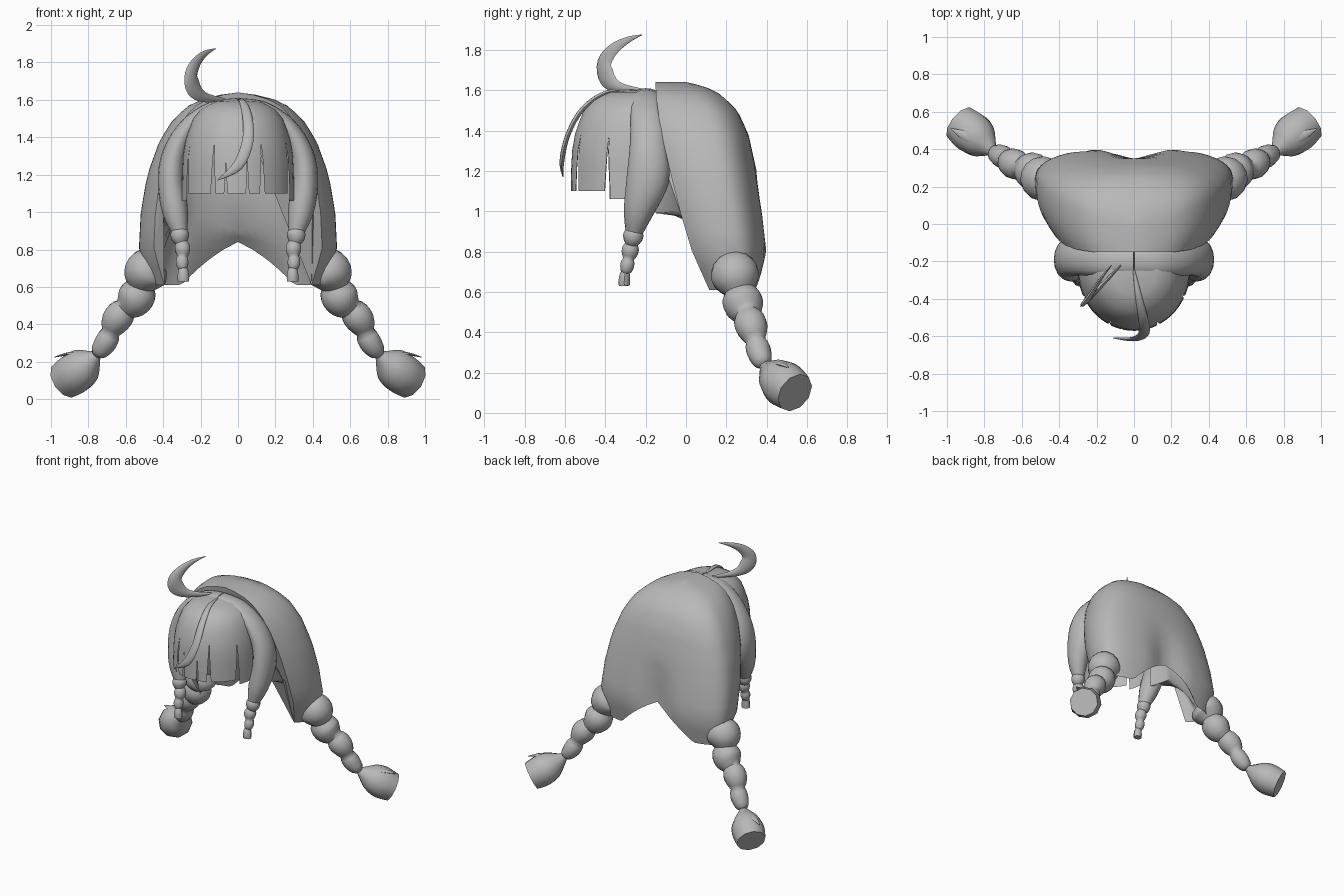
import bpy, bmesh, math
from mathutils import Vector

if "Cube" in bpy.data.objects:
    bpy.data.objects.remove(bpy.data.objects["Cube"])

grey = bpy.data.materials.new("hair grey")
grey.diffuse_color = (0.48, 0.48, 0.48, 1)
grey.use_nodes = True
grey.node_tree.nodes["Principled BSDF"].inputs["Base Color"].default_value = grey.diffuse_color


def finish(name, bm, angle=45, recalc=True):
    if recalc:
        bmesh.ops.recalc_face_normals(bm, faces=bm.faces[:])
    me = bpy.data.meshes.new(name)
    bm.to_mesh(me)
    bm.free()
    me.materials.append(grey)
    me.shade_smooth()
    me.set_sharp_from_angle(angle=math.radians(angle))
    ob = bpy.data.objects.new(name, me)
    bpy.context.collection.objects.link(ob)
    return ob


def spline(rows, steps):
    """Catmull-Rom through rows of equal-length tuples."""
    out, n = [], len(rows)
    for i in range(n - 1):
        p = [rows[max(0, i - 1)], rows[i], rows[i + 1], rows[min(n - 1, i + 2)]]
        for k in range(steps):
            t = k / steps
            out.append([0.5 * (2 * b + (c - a) * t + (2 * a - 5 * b + 4 * c - d) * t * t
                               + (3 * b - a - 3 * c + d) * t ** 3) for a, b, c, d in zip(*p)])
    return out + [list(rows[-1])]


def table(rows, z):
    """Linear lookup in rows sorted by falling z."""
    for a, b in zip(rows, rows[1:]):
        if z >= b[0]:
            f = min(1, max(0, (a[0] - z) / (a[0] - b[0])))
            return [p + (q - p) * f for p, q in zip(a[1:], b[1:])]
    return list(rows[-1][1:])


def tube(name, rows, ref, side=1, steps=4, sides=12, angle=45):
    """Sweep an ellipse; rows are x, y, z, radius along ref, other radius."""
    rows = spline(rows, steps) if steps else rows
    pts = [Vector((r[0] * side, r[1], r[2])) for r in rows]
    ref = Vector((ref[0] * side, ref[1], ref[2]))
    bm = bmesh.new()
    rings = []
    for i, (p, r) in enumerate(zip(pts, rows)):
        t = (pts[min(i + 1, len(pts) - 1)] - pts[max(i - 1, 0)]).normalized()
        n1 = (ref - t * ref.dot(t)).normalized()
        n2 = t.cross(n1)
        ring = []
        for k in range(sides):
            a = 2 * math.pi * k / sides
            ring.append(bm.verts.new(p + n1 * max(r[3], .001) * math.cos(a)
                                     + n2 * max(r[4], .001) * math.sin(a)))
        rings.append(ring)
    for a, b in zip(rings, rings[1:]):
        for k in range(sides):
            j = (k + 1) % sides
            bm.faces.new((a[k], a[j], b[j], b[k]))
    bm.faces.new(rings[0])
    bm.faces.new(rings[-1])
    return finish(name, bm, angle)


def braid(name, start, end, r0, r1, beads, wobble, side):
    """Row of bulging beads that shrink and swing from side to side."""
    a, b = Vector(start), Vector(end)
    across = (b - a).cross(Vector((0, 1, 0))).normalized()
    rows, n = [], beads * 7
    for i in range(n + 1):
        t = i / n
        bulge = abs(math.sin(math.pi * t * beads)) ** 0.8
        r = (r0 + (r1 - r0) * t) * (0.7 + 0.3 * bulge)
        if t == 1:
            r = r1 * .5
        p = a.lerp(b, t) + across * wobble * (1 - t * .6) * math.sin(math.pi * t * beads)
        rows.append((*p, r, r))
    tube(name, rows, (0, 1, 0), side, 0, 14, 60)


# back hair: outer dome, hollow inside, two lobes below
OUTER = [(1.64, .0, -.15, .0), (1.62, .15, -.15, .09), (1.58, .25, -.15, .17),
         (1.5, .345, -.14, .255), (1.38, .42, -.12, .31), (1.2, .485, -.08, .35),
         (1.0, .52, -.03, .385), (.8, .53, .03, .41), (.6, .46, .12, .36)]
INNER = [(1.58, .0, -.14, .0), (1.5, .25, -.14, .16), (1.35, .32, -.15, .24),
         (.9, .33, -.15, .28)]


def section(rows, z, a):
    w, f, b = table(rows, z)
    c, s, mid = math.cos(a), math.sin(a), (f + b) / 2
    x = w * math.copysign(abs(c) ** .85, c)
    y = mid + (b - mid) * s ** .7 if s > 0 else mid + (mid - f) * s / math.sin(.6)
    return x, y


bm = bmesh.new()
cols, N, V = [], 44, 16
for i in range(N + 1):
    a = -.6 + (math.pi + 1.2) * i / N
    t = min(1, abs(math.cos(a)) / .6)
    bottom = .84 - .23 * t
    pts = []
    for k in range(V + 1):
        z = 1.64 - (1.64 - bottom) * (k / V) ** 1.6
        x, y = section(OUTER, z, a)
        if math.sin(a) > 0:
            y -= .06 * math.exp(-(x / .12) ** 2) * min(1, max(0, (1.2 - z) / .35))
        pts.append(Vector((x, y, z)))
    # underside: hugs the outer wall at the front ends
    zi = .9 + .09 * t
    low = Vector((*section(INNER, zi, a), zi))
    front = Vector((*section(OUTER, 1.0, a), 1.0))
    front.x *= .9
    e = max(0, -math.sin(a)) / math.sin(.6)
    pts.append(pts[-1].lerp(low, .5).lerp(front, e))
    pts.append(low)
    for z in (1.15, 1.35, 1.5, 1.58):
        pts.append(Vector((*section(INNER, z, a), z)))
    cols.append([bm.verts.new(p) for p in pts])
M = len(cols[0])
for a, b in zip(cols, cols[1:]):
    for k in range(M - 1):
        bm.faces.new((a[k], a[k + 1], b[k + 1], b[k]))
for col in (cols[0], cols[-1]):
    bm.faces.new(col)
bmesh.ops.triangulate(bm, faces=[f for f in bm.faces if len(f.verts) > 4])
bmesh.ops.remove_doubles(bm, verts=bm.verts[:], dist=.0005)
finish("back_hair", bm, 50)

# fringe: dome sectors that narrow below their slit to leave gaps
FRINGE = [(1.6, .0), (1.59, .12), (1.56, .19), (1.5, .24), (1.4, .278), (1.28, .297), (1.1, .3)]
cuts = [-1.75, -1.12, -.46, -.22, .17, .45, 1.12, 1.75]
slit = [1.34, 1.32, 1.36, 1.26, 1.25, 1.37, 1.36, 1.34]
levels = [1.6, 1.59, 1.575, 1.55, 1.5, 1.44, 1.38, 1.3, 1.22, 1.15, 1.1]
bm = bmesh.new()
for i in range(len(cuts) - 1):
    grid = []
    for z in levels:
        lo = cuts[i] + .045 * max(0, slit[i] - z) / .25
        hi = cuts[i + 1] - .045 * max(0, slit[i + 1] - z) / .25
        r = table(FRINGE, z)[0]
        drop = .04 if z == 1.1 and i in (0, 6) else 0
        row = []
        for k in range(6):
            a = lo + (hi - lo) * k / 5
            row.append(bm.verts.new((r * math.sin(a), -.25 - 1.07 * r * math.cos(a), z - drop)))
        grid.append(row)
    for a, b in zip(grid, grid[1:]):
        for k in range(5):
            bm.faces.new((a[k], b[k], b[k + 1], a[k + 1]))
bmesh.ops.remove_doubles(bm, verts=bm.verts[:], dist=.0005)
finish("fringe", bm, 60, False)

# curved strand lying over the fringe
tube("fringe_strand", [(0, -.25, 1.598, .006, .006), (.025, -.39, 1.59, .018, .01),
                       (.05, -.51, 1.51, .026, .012), (.052, -.585, 1.38, .03, .012),
                       (0, -.615, 1.25, .028, .012), (-.11, -.61, 1.17, .002, .002)], (1, 0, 0))

# upright crescent strand on the crown
tube("crown_strand", [(-.07, -.22, 1.6, .004, .008), (-.18, -.335, 1.615, .012, .028),
                      (-.238, -.392, 1.665, .015, .054), (-.25, -.405, 1.735, .015, .048),
                      (-.22, -.36, 1.802, .012, .032), (-.175, -.29, 1.848, .008, .017),
                      (-.12, -.22, 1.874, .002, .002)], (1, -1, 0), sides=8)

for s, tag in ((1, "left"), (-1, "right")):
    # side lock sweeping from the parting to the small braid
    tube("side_lock_" + tag, [(0, -.2, 1.585, .06, .025), (.14, -.2, 1.555, .075, .035),
                              (.265, -.19, 1.455, .085, .05), (.34, -.185, 1.31, .095, .065),
                              (.357, -.19, 1.16, .105, .072), (.335, -.235, 1.0, .075, .068),
                              (.305, -.262, .87, .035, .035)], (0, 1, 0), s, 4, 16)
    braid("small_braid_" + tag, (.308, -.255, .91), (.293, -.3, .69), .054, .03, 3, .006, s)
    tube("small_tuft_" + tag, [(.293, -.298, .715, .014, .014), (.293, -.302, .69, .024, .026),
                               (.292, -.306, .66, .028, .031), (.292, -.306, .63, .027, .031)],
         (0, 1, 0), s, 3, 8)
    # large braid and its brush-like tuft
    braid("large_braid_" + tag, (.44, .225, .73), (.76, .385, .235), .13, .05, 4, .016, s)
    tube("large_tuft_" + tag, [(.75, .382, .24, .018, .018), (.78, .41, .213, .055, .055),
                               (.82, .445, .18, .098, .098), (.87, .49, .14, .115, .115),
                               (.93, .54, .10, .103, .103)], (0, 1, 0), s, 3, 10, 40)
    tube("tuft_wisp_" + tag, [(.79, .42, .235, .02, .015), (.85, .45, .245, .03, .012),
                              (.92, .48, .24, .022, .008), (.98, .51, .225, .002, .002)],
         (0, 1, 0), s, 3, 8)
